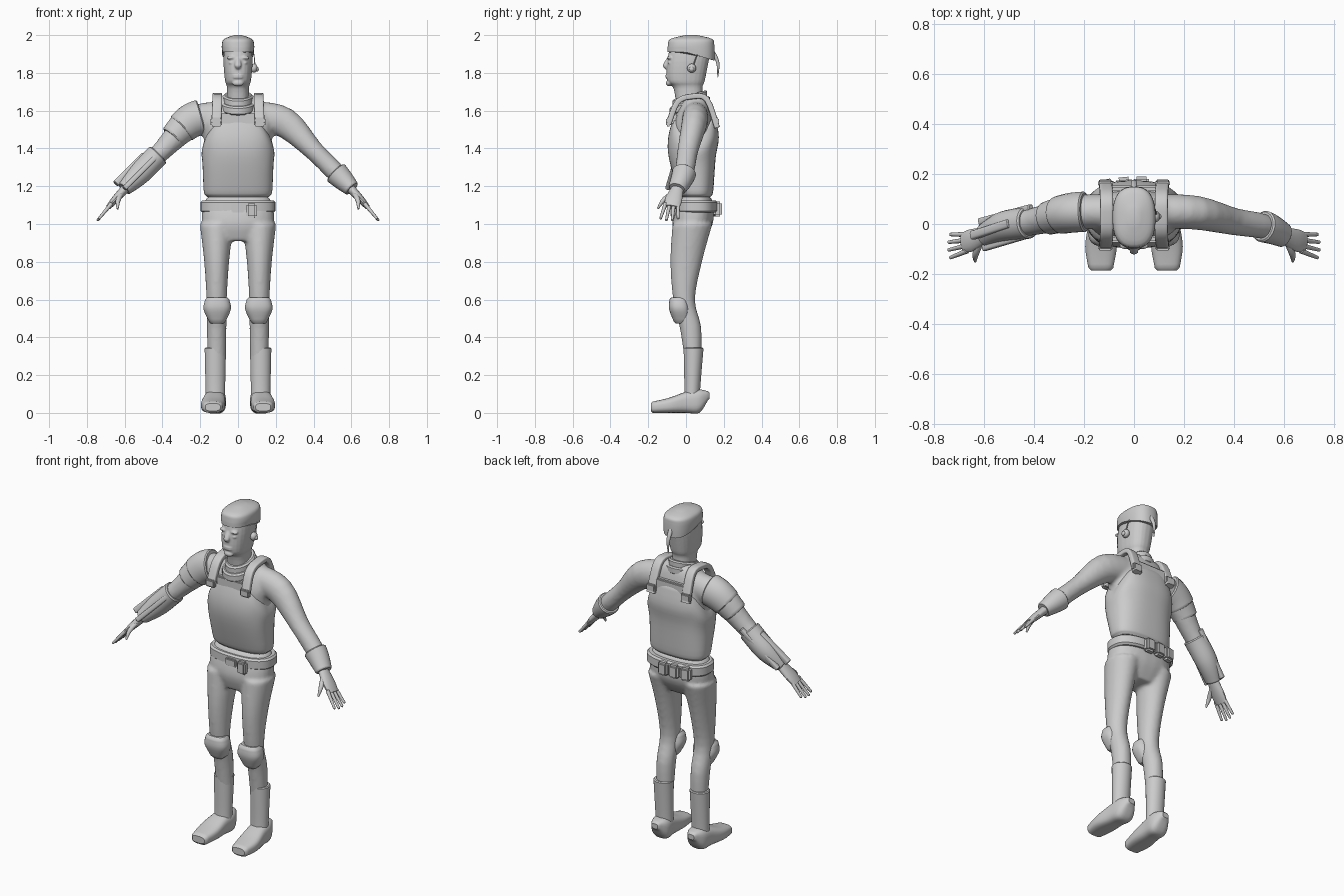
import bpy, bmesh, math
from mathutils import Vector, Matrix

if "Cube" in bpy.data.objects:
    bpy.data.objects.remove(bpy.data.objects["Cube"])

grey = bpy.data.materials.new("plain_grey")
grey.use_nodes = True
grey.diffuse_color = (.6, .6, .6, 1)
grey.node_tree.nodes["Principled BSDF"].inputs["Base Color"].default_value = grey.diffuse_color
across, depth, up = Matrix.Identity(3)
sides = {"left": 1, "right": -1}


def finish(name, bm):
    """Turn the mesh into a shaded object."""
    bmesh.ops.recalc_face_normals(bm, faces=bm.faces)
    mesh = bpy.data.meshes.new(name)
    bm.to_mesh(mesh)
    bm.free()
    mesh.materials.append(grey)
    part = bpy.data.objects.new(name, mesh)
    bpy.context.scene.collection.objects.link(part)
    bpy.ops.object.select_all(action='DESELECT')
    part.select_set(True)
    bpy.context.view_layer.objects.active = part
    bpy.ops.object.shade_smooth_by_angle(angle=math.radians(40))
    return part


def spline(rows, steps):
    """Smoothly interpolate rows of numbers."""
    last = len(rows) - 1
    result = []
    for i in range(last):
        before, start, end, after = (rows[max(0, min(last, k))] for k in range(i - 1, i + 3))
        for step in range(steps):
            t = step / steps
            result.append([b + t * (c - a) / 2 + t * t * (a - 2.5 * b + 2 * c - d / 2)
                           + t ** 3 * (1.5 * (b - c) + (d - a) / 2)
                           for a, b, c, d in zip(before, start, end, after)])
    return result + [list(rows[last])]


def rounded(value, power):
    return math.copysign(abs(value) ** (2 / power), value)


def add_loft(bm, rows, axis=None, ref=across, count=24, power=2, steps=4, side=1, lip=0):
    """Skin sections given as x, y, z, half width along ref, half depth."""
    rows = spline(rows, steps)
    points = [Vector(row[:3]) for row in rows]
    sections = []
    for i, (point, row) in enumerate(zip(points, rows)):
        ahead, behind = points[min(i + 1, len(points) - 1)], points[max(i - 1, 0)]
        tangent = axis or (ahead - behind).normalized()
        u = (ref - tangent * ref.dot(tangent)).normalized()
        sections.append((point, tangent, u, row[3], row[4]))
    if lip:
        # Rounded rims at both ends
        way = math.copysign(lip, (points[-1] - points[0]).dot(sections[0][1]))
        rims = [(point + tangent * way * sign, tangent, u, wide - lip, deep - lip)
                for (point, tangent, u, wide, deep), sign in ((sections[0], -1), (sections[-1], 1))]
        sections = [rims[0], *sections, rims[1]]
    rings = []
    for point, tangent, u, wide, deep in sections:
        ring = []
        for k in range(count):
            angle = math.tau * (k + .5) / count
            co = point + u * wide * rounded(math.cos(angle), power)
            co += tangent.cross(u) * deep * rounded(math.sin(angle), power)
            ring.append(bm.verts.new((co.x * side, co.y, co.z)))
        rings.append(ring)
    for low, high in zip(rings, rings[1:]):
        for k in range(count):
            bm.faces.new((low[k], low[k - 1], high[k - 1], high[k]))
    bm.faces.new(rings[0])
    bm.faces.new(rings[-1])


def loft(name, rows, **options):
    bm = bmesh.new()
    add_loft(bm, rows, **options)
    return finish(name, bm)


def stack(rows, x=0):
    """Upright sections given as height, y, half width, half depth."""
    return [(x, y, z, wide, deep) for z, y, wide, deep in rows]


def ball(bm, loc, size):
    place = Matrix.LocRotScale(Vector(loc), None, Vector(size))
    bmesh.ops.create_uvsphere(bm, u_segments=16, v_segments=10, radius=1, matrix=place)


def box(name, loc, size, turn=0):
    bm = bmesh.new()
    place = Matrix.Translation(loc) @ Matrix.Rotation(turn, 4, 'Z') @ Matrix.Diagonal((*size, 1))
    bmesh.ops.create_cube(bm, size=1, matrix=place)
    bmesh.ops.bevel(bm, geom=bm.edges[:], offset=min(size) / 4, segments=2, affect='EDGES')
    return finish(name, bm)


def fuse(part, voxel, rounds):
    """Blend overlapping volumes into one soft surface."""
    remesh = part.modifiers.new("fuse", 'REMESH')
    remesh.mode, remesh.voxel_size, remesh.use_smooth_shade = 'VOXEL', voxel, True
    part.modifiers.new("soften", 'SMOOTH').iterations = rounds


# Head with neck, nose, brows, eyes and lips
bm = bmesh.new()
add_loft(bm, stack([(1.62, .02, .06, .07), (1.72, .01, .058, .077), (1.76, 0, .069, .1),
                    (1.86, .01, .077, .11), (1.96, .03, .07, .11)]), axis=up, power=2.4)
add_loft(bm, stack([(1.88, -.09, .01, .01), (1.84, -.11, .018, .013), (1.82, -.1, .01, .01)]),
         axis=up, count=12)
for side in sides.values():
    ball(bm, (side * .036, -.087, 1.88), (.024, .014, .009))
    ball(bm, (side * .034, -.086, 1.853), (.016, .011, .008))
for height in (1.788, 1.776):
    ball(bm, (0, -.097, height), (.03, .012, .006))
ball(bm, (0, -.09, 1.745), (.03, .017, .016))
fuse(finish("head", bm), .005, 2)

# Hair cap, lower at the back, and the hanging tail
hair = loft("hair", stack([(1.9, .026, .084, .124), (1.95, .027, .086, .123), (1.98, .028, .073, .11),
                           (2, .028, .02, .03)]), axis=up, power=2.5, count=32)
for vert in hair.data.vertices:
    if vert.co.z < 1.93:
        vert.co.z -= max(0, vert.co.y) * .3 - .01
loft("hair_tail", [(0, .125, 1.935, .014, .012), (0, .167, 1.86, .011, .009), (0, .168, 1.775, .002, .002)])

# Earpiece on the left side
bm = bmesh.new()
ball(bm, (.084, .03, 1.825), (.02, .024, .024))
ball(bm, (.1, .03, 1.82), (.01, .013, .013))
add_loft(bm, [(.09, .035, 1.83, .004, .004), (.085, .06, 1.9, .002, .002)], count=8)
finish("earpiece", bm)

# Two-layer collar, higher at the back
for layer, (height, grow) in {"upper": (1.635, 0), "lower": (1.6, .014)}.items():
    sizes = (.02, .078 + grow, .093 + grow)
    collar = loft(layer + "_collar", stack([(height, *sizes), (height + .03, *sizes)]), axis=up, lip=.008)
    for vert in collar.data.vertices:
        vert.co.z += (vert.co.y + .02) * .28

# Shirt: torso and sleeves blended together
arm = [(.1, .05, 1.57, .07, .08), (.25, .045, 1.535, .068, .08), (.4, .01, 1.39, .055, .053),
       (.52, -.01, 1.27, .05, .05), (.6, -.045, 1.19, .035, .03)]
arm_path = spline(arm, 20)
bm = bmesh.new()
add_loft(bm, stack([(1.13, .055, .15, .07), (1.45, .04, .18, .11), (1.56, .04, .185, .1),
                    (1.65, .05, .13, .07), (1.69, .05, .06, .04)]), axis=up, power=2.4)
for side in sides.values():
    add_loft(bm, arm, ref=depth, side=side)
fuse(finish("shirt", bm), .011, 4)

# Vest with scooped armholes
vest = loft("vest", stack([(1.15, .053, .17, .083), (1.18, .05, .182, .095), (1.35, .033, .188, .124),
                           (1.46, .04, .192, .134), (1.57, .045, .17, .11)]),
            axis=up, power=2.6, count=48, lip=.008)
for vert in vest.data.vertices:
    scoop = max(0, 1 - abs(vert.co.y - .04) * 10) ** .6
    vert.co.z -= scoop * .4 * max(0, vert.co.z - 1.25)

# Shoulder straps with end tabs
for label, side in sides.items():
    loft(label + "_strap", [(x, y, z, .026, .015) for x, y, z in
                            ((.115, -.092, 1.53), (.11, -.045, 1.645), (.11, .03, 1.675),
                             (.11, .11, 1.66), (.115, .165, 1.51))], power=5, side=side)
    for end, y in {"front": -.094, "back": .163}.items():
        box(f"{label}_{end}_strap_tab", (side * .115, y, 1.54), (.06, .026, .045))
box("back_panel", (0, .14, 1.56), (.2, .03, .08))
box("chest_panel", (0, -.06, 1.555), (.19, .03, .06))

# Trousers: hips and legs blended together
bm = bmesh.new()
add_loft(bm, stack([(1.145, .05, .16, .08), (1.1, .045, .185, .1), (1, .034, .19, .108),
                    (.91, .02, .15, .07)]), axis=up, power=2.4)
for side in sides.values():
    add_loft(bm, stack([(1, .034, .09, .106), (.8, .001, .066, .084), (.6, -.01, .054, .058),
                        (.45, .024, .052, .057), (.26, .038, .048, .042)], x=.113), axis=up, side=side)
fuse(finish("trousers", bm), .011, 4)

# Belt, buckle and pouches
belt = (.052, .199, .114)
loft("belt", stack([(1.07, *belt), (1.115, *belt)]), axis=up, power=2.5, count=40, lip=.01)
box("buckle", (0, -.063, 1.083), (.068, .024, .045))
box("front_pouch", (.072, -.062, 1.07), (.058, .04, .075))
for i, label in enumerate(("middle", "inner", "outer")):
    box(label + "_back_pouch", (.03 - .07 * i, .168 - .003 * i * i, 1.08), (.062, .046, .08), .1 * i)

down = Vector((.073, 0, -.088))
for label, side in sides.items():
    # Knee pads
    loft(label + "_knee_pad", stack([(.6, -.038, .064, .05), (.55, -.034, .073, .056),
                                     (.485, -.02, .045, .046)], x=.11),
         axis=up, power=2.6, side=side, lip=.012)
    # Boots
    bm = bmesh.new()
    add_loft(bm, stack([(.34, .04, .057, .053), (.12, .033, .052, .042), (.05, .03, .052, .045)], x=.12),
             axis=up, side=side, lip=.005)
    add_loft(bm, [(.12, .115, .09, .03, .025), (.12, .07, .062, .055, .062), (.125, 0, .056, .058, .056),
                  (.132, -.09, .04, .064, .04), (.133, -.176, .03, .05, .03)],
             axis=depth, power=3, side=side, lip=.01)
    finish(label + "_boot", bm)
    # Hand: palm, four fingers and thumb
    bm = bmesh.new()
    add_loft(bm, [(.585, -.04, 1.2, .03, .025), (.65, -.065, 1.13, .045, .02), (.685, -.075, 1.09, .04, .014)],
             ref=depth, count=16, side=side)
    for i in range(4):
        knuckle = Vector((.67, -.042 - .022 * i, 1.108))
        tip = knuckle + down * (1 - .1 * (i in (0, 3))) - depth * .009 * i
        add_loft(bm, [(*knuckle, .011, .011), (*tip, .007, .007)], count=10, side=side, lip=.004)
    add_loft(bm, [(.615, -.07, 1.165, .014, .014), (.635, -.12, 1.125, .013, .012), (.637, -.15, 1.08, .005, .005)],
             count=10, side=side)
    finish(label + "_hand", bm)


def stretch(start, end):
    """Part of the arm between two fractions of its length."""
    last = len(arm_path) - 1
    return arm_path[round(start * last):round(end * last) + 1]


def band(name, start, end, grow, side, lift=0):
    """Rigid sleeve worn around part of the arm."""
    rows = [(x, y, z + lift, wide + grow, deep + grow) for x, y, z, wide, deep in stretch(start, end)]
    loft(name, rows, ref=depth, steps=1, side=side, lip=.006)


def rod(name, start, offset, radius):
    """Straight bar lying beside the right forearm."""
    piece = stretch(start, 1)
    ends = [(*(Vector(row[:3]) + Vector(offset)), radius, radius) for row in (piece[0], piece[-1])]
    loft(name, ends, ref=depth, power=3.5, count=16, steps=1, side=-1, lip=.004)


# Cuff, bracer with rods, and layered shoulder pad
band("left_cuff", .75, 1, .014, 1)
band("right_bracer", .55, 1, .011, -1)
band("right_shoulder_pad", .18, .32, .012, -1, .01)
band("right_shoulder_flap", .31, .4, .007, -1, .01)
rod("outer_bracer_rod", .6, (.045, 0, .025), .018)
rod("rear_bracer_rod", .5, (.015, .055, 0), .014)
rod("front_bracer_rod", .56, (0, -.05, 0), .014)
